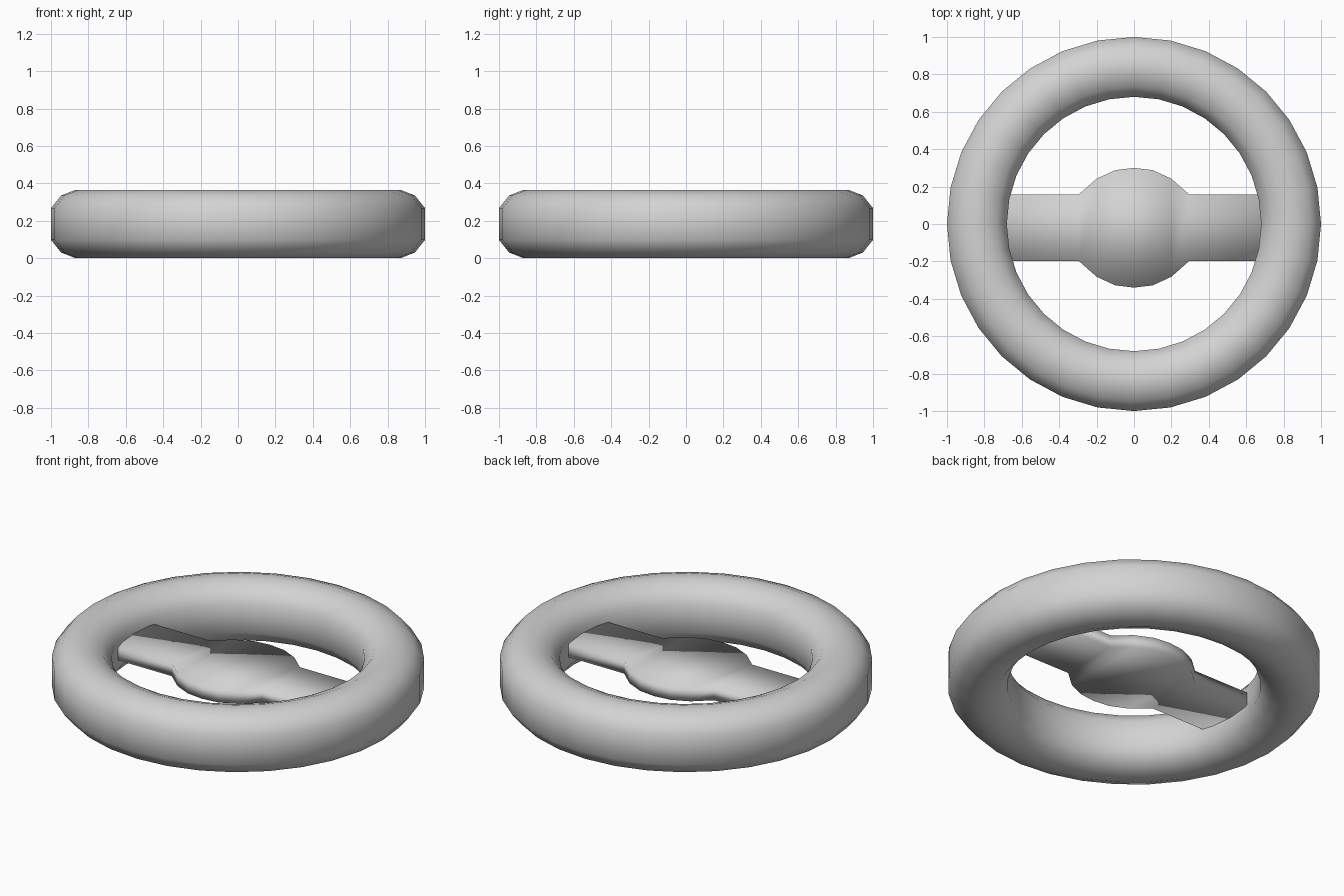
import bpy, bmesh, math

cube = bpy.data.objects.get("Cube")
if cube:
    bpy.data.objects.remove(cube, do_unlink=True)

grey = bpy.data.materials.new("light_grey")
grey.use_nodes = True
color = (0.65, 0.65, 0.65, 1)
grey.diffuse_color = color
grey.node_tree.nodes["Principled BSDF"].inputs["Base Color"].default_value = color

MID_Z = 0.183      # height of the rim's middle plane
HUB_Y = -0.02      # the hub and bar sit slightly forward


def finish(name, bm):
    """Turn a bmesh into a smooth, coloured object."""
    bmesh.ops.recalc_face_normals(bm, faces=bm.faces)
    for face in bm.faces:
        face.smooth = True
    mesh = bpy.data.meshes.new(name)
    bm.to_mesh(mesh)
    bm.free()
    mesh.materials.append(grey)
    bpy.context.collection.objects.link(bpy.data.objects.new(name, mesh))


# Rim: one quarter of the section mirrored, then spun around z
quarter = [(0.16, 0.085), (0.105, 0.153), (0.03, 0.182)]
half = quarter + [(-r, z) for r, z in reversed(quarter)]
section = half + [(r, -z) for r, z in reversed(half)]
bm = bmesh.new()
ring = [bm.verts.new((0.84 + r, 0, MID_Z + z)) for r, z in section]
edges = [bm.edges.new((v, ring[(i + 1) % len(ring)])) for i, v in enumerate(ring)]
bmesh.ops.spin(bm, geom=ring + edges, cent=(0, 0, 0), axis=(0, 0, 1),
               angle=math.tau, steps=32)
bmesh.ops.remove_doubles(bm, verts=bm.verts, dist=0.0005)
finish("rim", bm)

# Hub and crossbar: one flat plate, given as half widths along x and mirrored
BOTTOM, TOP = 0.155, 0.23
right = [(0.1, 0.308), (0.2, 0.262), (0.295, 0.178), (0.74, 0.178)]
outline = [(-x, w) for x, w in reversed(right)] + [(0, 0.32)] + right
bm = bmesh.new()
columns = [[bm.verts.new((x, HUB_Y + side * w, BOTTOM)) for side in (-1, 1)]
           for x, w in outline]
for (a, b), (c, d) in zip(columns, columns[1:]):
    bm.faces.new((a, c, d, b))
extruded = bmesh.ops.extrude_face_region(bm, geom=bm.faces[:], use_keep_orig=True)
for item in extruded["geom"]:
    if isinstance(item, bmesh.types.BMVert):
        item.co.z = TOP
finish("hub_and_crossbar", bm)
